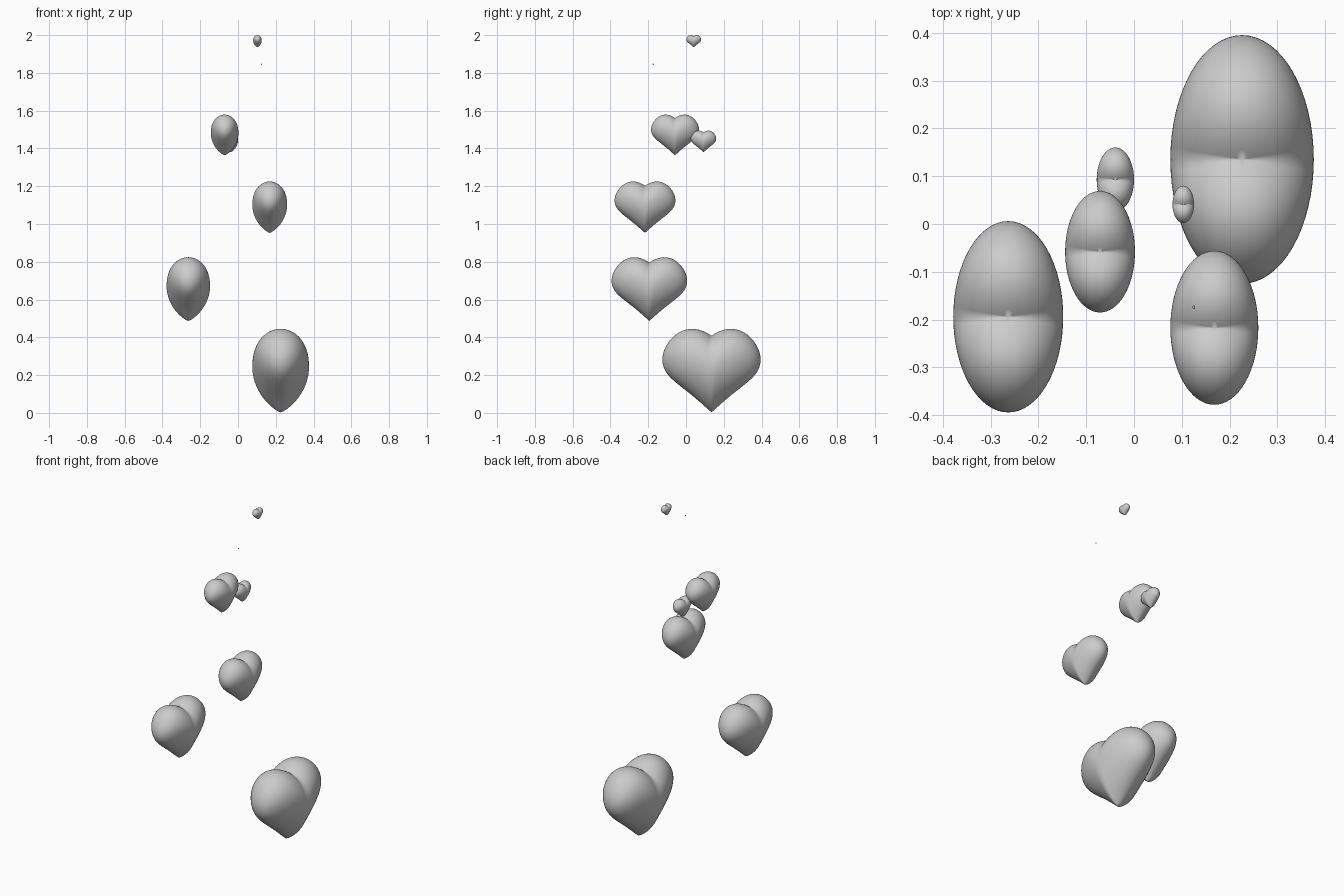
import bpy, bmesh
from math import sin, cos, pi

if "Cube" in bpy.data.objects:
    bpy.data.objects.remove(bpy.data.objects["Cube"])

SEG, RINGS = 64, 40


def lobe(y):
    # upward shift that turns the round body into two lobes
    return 0.70 * y - 0.55 * y * y


def heart(name, x, y, half_x, half_y, z_low, z_high):
    """Sphere-like body with a pointed base and a cleft across y = 0."""
    bm = bmesh.new()
    sz = (z_high - z_low) / 1.67

    def point(r, base, a):
        u, v = r * cos(a), r * sin(a)
        return (half_x * u, half_y * v, sz * (base + lobe(abs(v))))

    bottom = bm.verts.new(point(0, 0, 0))
    rings = []
    for i in range(1, RINGS):
        t = pi * i / RINGS
        r = sin(t)
        if t < pi / 2:      # tapered underside
            base = 0.91 * (1 - max(0, 1 - r ** 1.3) ** 0.5)
        else:               # rounded top
            base = 0.91 - 0.62 * cos(t)
        rings.append([bm.verts.new(point(r, base, 2 * pi * j / SEG)) for j in range(SEG)])
    top = bm.verts.new(point(0, 1.53, 0))

    for j in range(SEG):
        k = (j + 1) % SEG
        bm.faces.new((bottom, rings[0][k], rings[0][j]))
        bm.faces.new((rings[-1][j], rings[-1][k], top))
        for lo, hi in zip(rings, rings[1:]):
            bm.faces.new((lo[j], lo[k], hi[k], hi[j]))
    for f in bm.faces:
        f.smooth = True
    bm.normal_update()
    me = bpy.data.meshes.new(name)
    bm.to_mesh(me)
    bm.free()
    ob = bpy.data.objects.new(name, me)
    ob.location = (x, y, z_low)
    bpy.context.collection.objects.link(ob)


# rising stream of hearts, largest at the bottom
hearts = [
    (0.226, 0.135, 0.150, 0.260, 0.003, 0.445),
    (-0.263, -0.194, 0.115, 0.200, 0.487, 0.824),
    (0.168, -0.217, 0.092, 0.161, 0.953, 1.225),
    (-0.071, -0.058, 0.073, 0.127, 1.364, 1.579),
    (-0.039, 0.093, 0.039, 0.067, 1.380, 1.494),
    (0.103, 0.041, 0.0225, 0.039, 1.936, 2.000),
    (0.125, -0.174, 0.0025, 0.004, 1.842, 1.849),
]
for n, h in enumerate(hearts, 1):
    heart(f"heart_{n}", *h)
